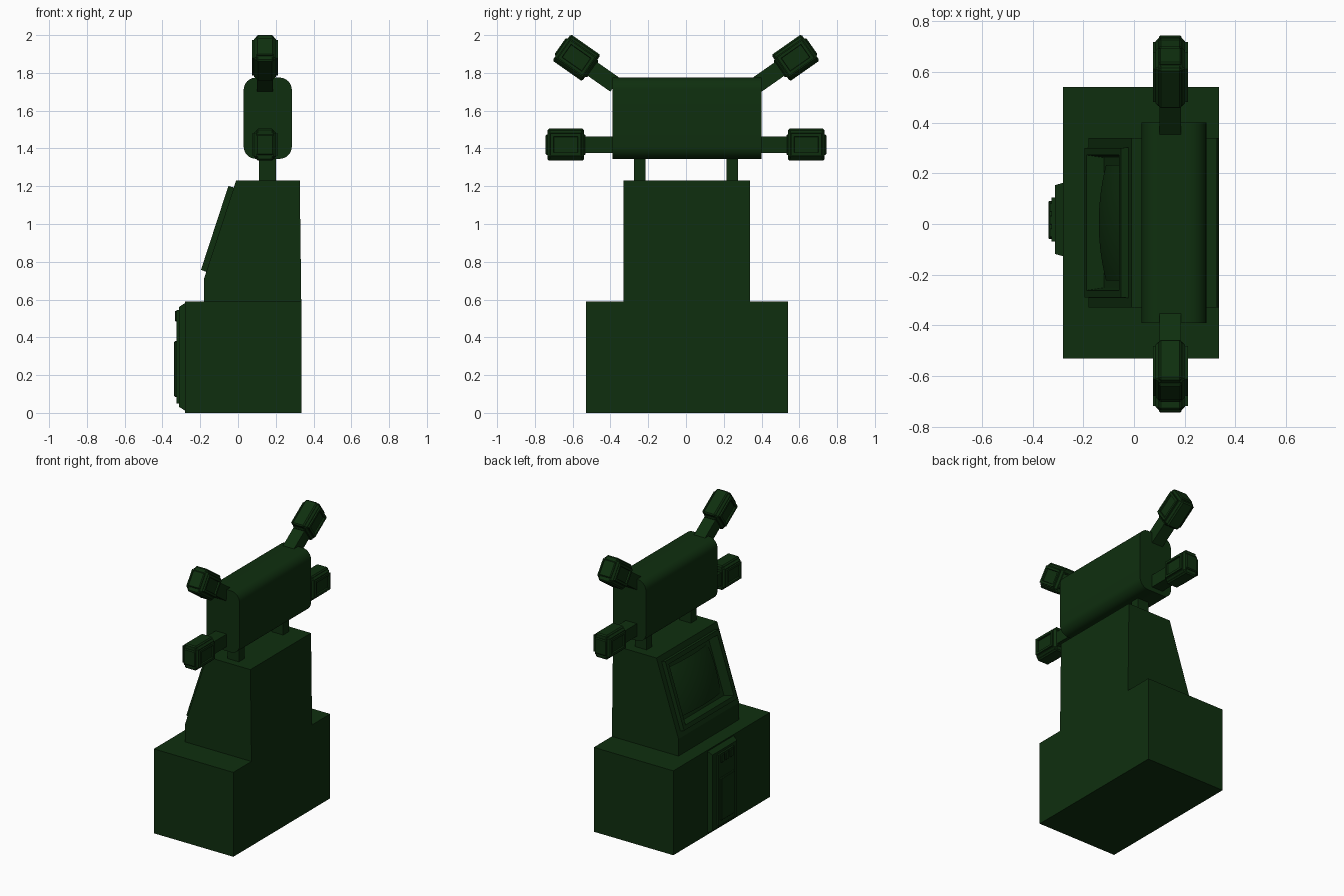
import bpy, bmesh, math
from mathutils import Matrix, Vector

cube = bpy.data.objects.get("Cube")
if cube:
    bpy.data.objects.remove(cube, do_unlink=True)

green = bpy.data.materials.new("dark green")
green.use_nodes = True
colour = (0.0046, 0.028, 0.0046, 1)
green.diffuse_color = colour
green.node_tree.nodes["Principled BSDF"].inputs["Base Color"].default_value = colour


def finish(name, bm, matrix=Matrix(), smooth=False):
    bmesh.ops.recalc_face_normals(bm, faces=bm.faces)
    mesh = bpy.data.meshes.new(name)
    bm.to_mesh(mesh)
    bm.free()
    mesh.materials.append(green)
    obj = bpy.data.objects.new(name, mesh)
    bpy.context.collection.objects.link(obj)
    obj.matrix_world = matrix
    if smooth:
        bpy.ops.object.select_all(action='DESELECT')
        obj.select_set(True)
        bpy.context.view_layer.objects.active = obj
        bpy.ops.object.shade_smooth_by_angle(angle=math.radians(40))
    return obj


def add_box(bm, low, high, bevel=0):
    low, high = Vector(low), Vector(high)
    verts = bmesh.ops.create_cube(bm, size=1)["verts"]
    for v in verts:
        v.co = (low + high) / 2 + v.co * (high - low)
    if bevel:
        edges = list({e for v in verts for e in v.link_edges})
        bmesh.ops.bevel(bm, geom=edges, offset=bevel, segments=1, affect='EDGES')


def box(name, low, high, bevel=0, matrix=Matrix()):
    bm = bmesh.new()
    add_box(bm, low, high, bevel)
    return finish(name, bm, matrix)


def prism(profile, y0, y1):
    """Extrude an xz outline along y."""
    bm = bmesh.new()
    face = bm.faces.new([bm.verts.new((x, y0, z)) for x, z in profile])
    out = bmesh.ops.extrude_face_region(bm, geom=[face])["geom"]
    for v in out:
        if isinstance(v, bmesh.types.BMVert):
            v.co.y = y1
    bmesh.ops.recalc_face_normals(bm, faces=bm.faces)
    return bm


# Lower cabinet
box("cabinet", (-0.28, -0.53, 0), (0.335, 0.54, 0.59))

# Upper housing with a raised bezel and recess on its sloping face
bm = prism([(-0.18, 0.59), (-0.18, 0.71), (-0.01, 1.23), (0.327, 1.23), (0.335, 0.59)], -0.33, 0.34)
bm.faces.ensure_lookup_table()
slope = next(f for f in bm.faces if f.normal.x < -0.5 and f.normal.z > 0.2)
for thickness, depth in ((0.055, 0), (0.001, 0.03), (0.04, 0), (0.015, -0.07)):
    bmesh.ops.inset_individual(bm, faces=[slope], thickness=thickness, depth=depth)
finish("housing", bm)

# Bulging screen inside the recess
up = Vector((0.17, 0, 0.52)).normalized()
out = Vector((-0.52, 0, 0.17)).normalized()
side = up.cross(out)
frame = Matrix((side, up, out)).transposed().to_4x4()
frame.translation = (-0.095, 0.005, 0.97)
bm = bmesh.new()
bmesh.ops.create_grid(bm, x_segments=14, y_segments=12, size=1)
for v in bm.verts:
    x, y = v.co.x, v.co.y
    v.co = (x * 0.228, y * 0.166, 0.008 - 0.03 * x * x - 0.016 * y * y)
finish("screen", bm, frame, smooth=True)

# Front door with tapered rim, plate, slots and lower panel
bm = bmesh.new()
add_box(bm, (-0.312, -0.13, 0.005), (-0.27, 0.165, 0.588))
for v in bm.verts:
    if v.co.x < -0.3:
        v.co.y += 0.012 if v.co.y < 0 else -0.012
        v.co.z += 0.027 if v.co.z < 0.3 else -0.027
finish("door", bm)
box("door_plate", (-0.325, -0.07, 0.05), (-0.305, 0.105, 0.545))
box("lower_panel", (-0.338, -0.06, 0.085), (-0.32, 0.09, 0.38), 0.004)
for i in range(3):
    y = -0.035 + i * 0.05
    box("coin_slot", (-0.334, y - 0.018, 0.485), (-0.32, y + 0.018, 0.54), 0.003)

# Rounded sign box
profile = []
for k, (cx, cz) in enumerate(((0.22, 1.71), (0.095, 1.71), (0.095, 1.41), (0.22, 1.41))):
    for i in range(9):
        a = math.radians(90 * k + 90 * i / 8)
        profile.append((cx + 0.065 * math.cos(a), cz + 0.065 * math.sin(a)))
finish("sign_box", prism(profile, -0.39, 0.4), smooth=True)

# Sign posts
for y in (-0.245, 0.245):
    box("sign_post", (0.112, y - 0.031, 1.22), (0.2, y + 0.031, 1.36))


def lamp(name, sign, y, z, angle, rod):
    """Stepped lamp head on an arm; local y points outward."""
    turn = Matrix.Rotation(math.pi if sign < 0 else 0, 4, 'Z')
    place = Matrix.Translation((0.143, sign * y, z)) @ turn @ Matrix.Rotation(angle, 4, 'X')
    box(name + "_arm", (-0.043, -rod, -0.044), (0.043, -0.08, 0.044), matrix=place)
    bm = bmesh.new()
    add_box(bm, (-0.045, -0.096, -0.085), (0.045, 0.096, 0.085), 0.008)
    add_box(bm, (-0.045, -0.106, -0.055), (0.045, 0.106, 0.055), 0.006)
    add_box(bm, (-0.058, -0.096, -0.075), (0.058, 0.096, 0.075), 0.012)
    finish(name + "_head", bm, place)
    # Raised side blocks with a recessed window
    bm = bmesh.new()
    add_box(bm, (-0.069, -0.08, -0.058), (0.069, 0.08, 0.058))
    for f in [f for f in bm.faces if abs(f.normal.x) > 0.9]:
        bmesh.ops.inset_individual(bm, faces=[f], thickness=0.022, depth=0)
        bmesh.ops.inset_individual(bm, faces=[f], thickness=0.003, depth=-0.01)
    finish(name + "_window", bm, place)


# Four lamps, mirrored end to end
for sign in (-1, 1):
    lamp("lower_lamp", sign, 0.637, 1.42, 0, 0.25)
    lamp("upper_lamp", sign, 0.58, 1.88, math.radians(35), 0.25)
